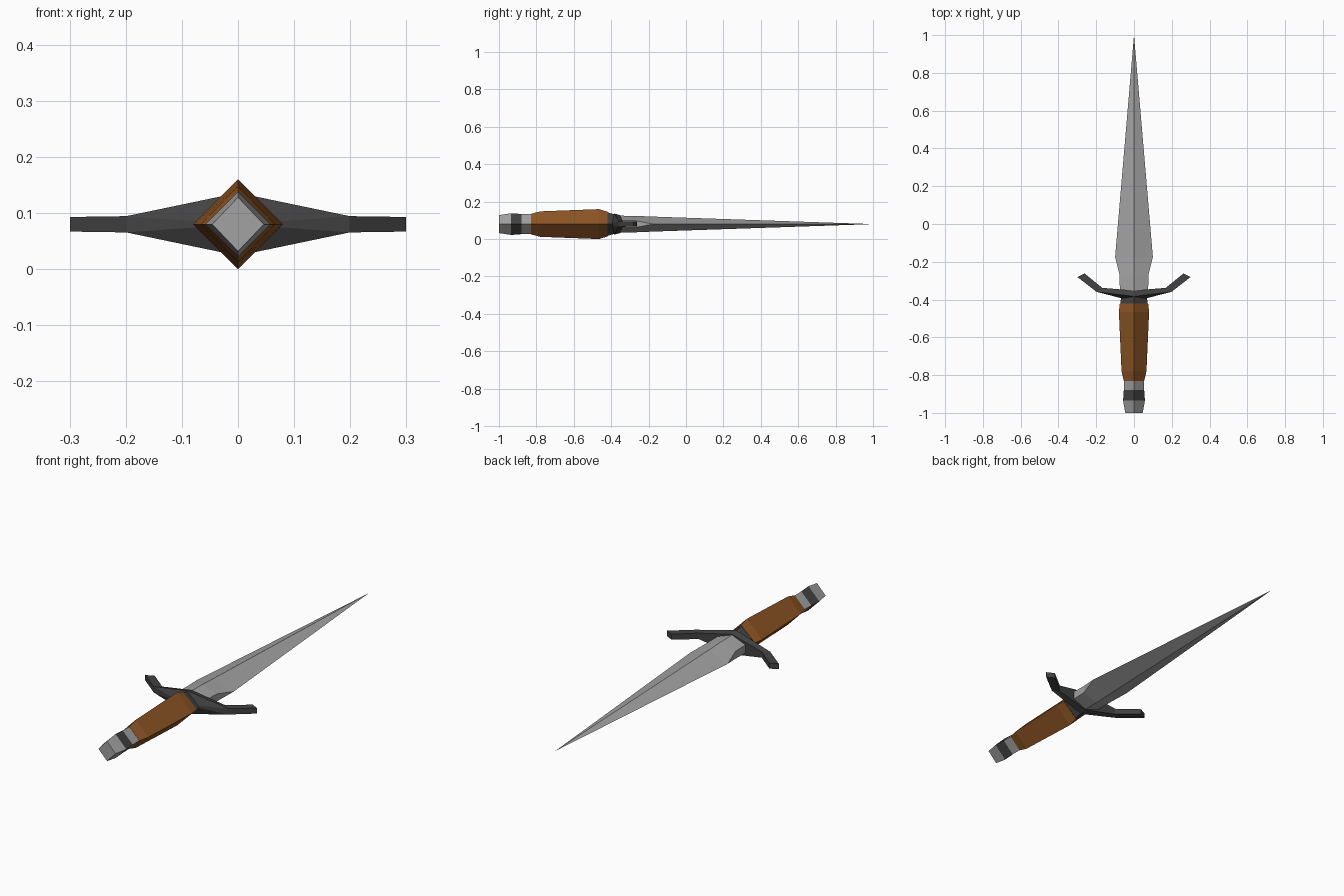
import bpy, bmesh

if "Cube" in bpy.data.objects:
    bpy.data.objects.remove(bpy.data.objects["Cube"])

ZC = 0.08  # height of the dagger's centre line


def material(name, rgb):
    m = bpy.data.materials.new(name)
    m.diffuse_color = (*rgb, 1)
    m.use_nodes = True
    m.node_tree.nodes["Principled BSDF"].inputs["Base Color"].default_value = m.diffuse_color
    return m


steel = material("steel grey", (0.36, 0.36, 0.36))
leather = material("brown leather", (0.27, 0.092, 0.018))
iron = material("dark iron", (0.055, 0.055, 0.055))


def loft(name, rings, mats, rule=None):
    """Skin a list of equal-length point rings, cap both ends."""
    bm = bmesh.new()
    loops = [[bm.verts.new(p) for p in r] for r in rings]
    n = len(loops[0])
    for a, b in zip(loops, loops[1:]):
        for i in range(n):
            j = (i + 1) % n
            bm.faces.new((a[i], a[j], b[j], b[i]))
    bm.faces.new(loops[0])
    bm.faces.new(loops[-1])
    bmesh.ops.remove_doubles(bm, verts=bm.verts[:], dist=0.0005)
    bmesh.ops.recalc_face_normals(bm, faces=bm.faces[:])
    if rule:
        for f in bm.faces:
            f.material_index = rule(f.calc_center_median())
    me = bpy.data.meshes.new(name)
    bm.to_mesh(me)
    bm.free()
    for m in mats:
        me.materials.append(m)
    ob = bpy.data.objects.new(name, me)
    bpy.context.collection.objects.link(ob)
    return ob


def diamond(y, w, h):
    return [(w, y, ZC), (0, y, ZC + h), (-w, y, ZC), (0, y, ZC - h)]


def blade_ring(y, w, h, e):
    # diamond whose side edges are flattened to height e
    return [(w, y, ZC - e), (w, y, ZC + e), (0, y, ZC + h),
            (-w, y, ZC + e), (-w, y, ZC - e), (0, y, ZC - h)]


# Pommel with a dark band
loft("pommel", [diamond(-1.0, 0.046, 0.048), diamond(-0.935, 0.058, 0.058),
                diamond(-0.88, 0.054, 0.054), diamond(-0.825, 0.053, 0.053)],
     [steel, iron], lambda c: 1 if -0.93 < c.y < -0.885 else 0)

# Grip
loft("grip", [diamond(-0.83, 0.054, 0.054), diamond(-0.78, 0.066, 0.068),
              diamond(-0.465, 0.08, 0.08), diamond(-0.42, 0.075, 0.066)],
     [leather])

# Collar between grip and guard
loft("collar", [diamond(-0.422, 0.073, 0.064), diamond(-0.40, 0.07, 0.057),
                diamond(-0.36, 0.06, 0.046)], [iron])

# Blade with a flat-edged base
loft("blade", [blade_ring(-0.37, 0.075, 0.045, 0.02),
               blade_ring(-0.27, 0.076, 0.044, 0.018),
               blade_ring(-0.175, 0.10, 0.040, 0),
               blade_ring(1.0, 0.0, 0.0, 0)], [steel])


# Crossguard: (front x, y, h), (ridge x, y, h), (back x, y, h) per section
def guard_ring(front, ridge, back, s):
    pts = [front, ridge, back]
    return ([(s * x, y, ZC + h) for x, y, h in pts] +
            [(s * x, y, ZC - h) for x, y, h in reversed(pts)])


tip = ((0.262, -0.262, 0.013), (0.299, -0.281, 0.013), (0.299, -0.281, 0.013))
bend = ((0.168, -0.338, 0.0145), (0.199, -0.359, 0.0145), (0.199, -0.359, 0.0145))
middle = ((0, -0.352, 0.048), (0, -0.383, 0.056), (0, -0.410, 0.0))
loft("crossguard", [guard_ring(*tip, -1), guard_ring(*bend, -1),
                    guard_ring(*middle, 1),
                    guard_ring(*bend, 1), guard_ring(*tip, 1)], [iron])
